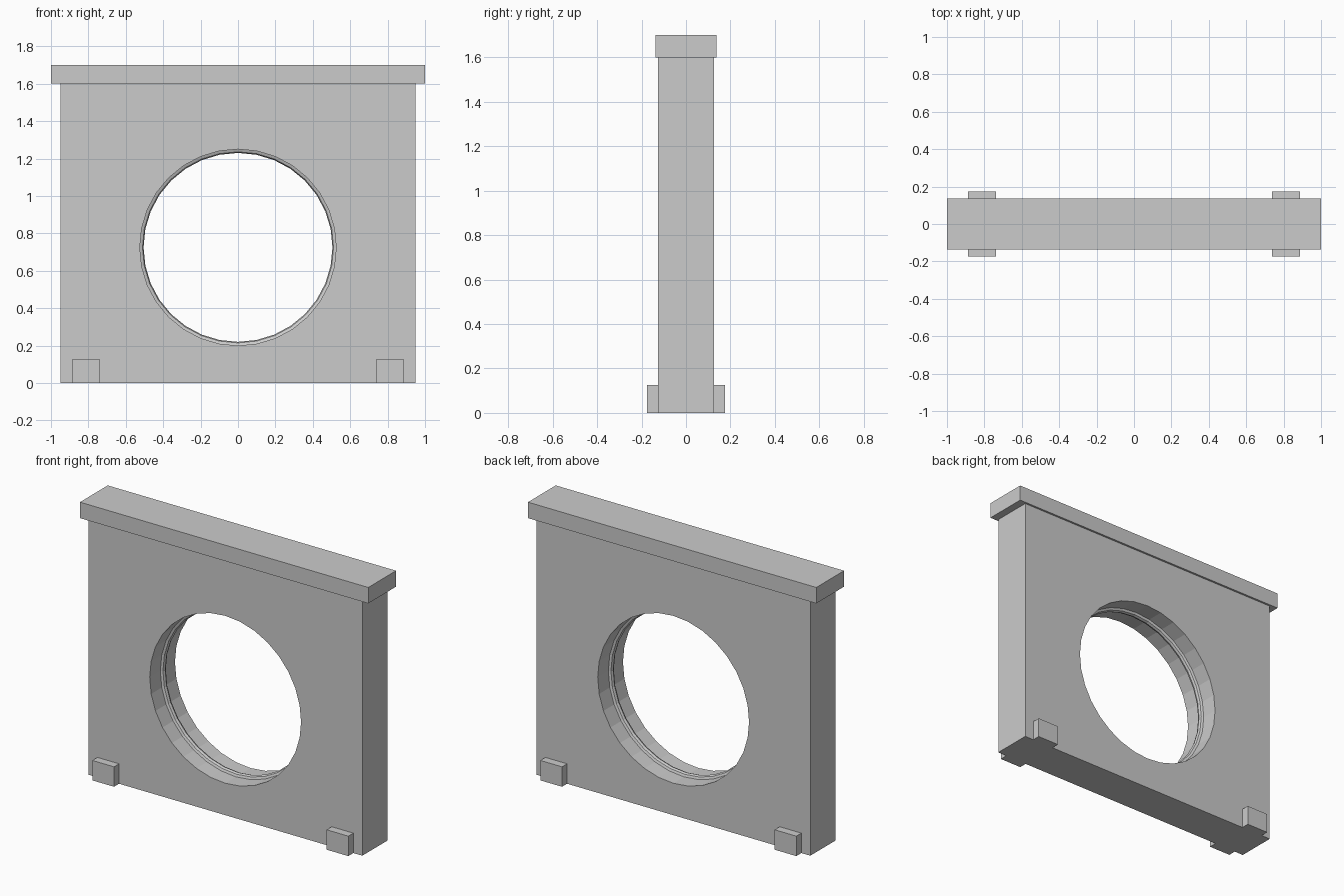
import bpy
import math

if "Cube" in bpy.data.objects:
    bpy.data.objects.remove(bpy.data.objects["Cube"])

HOLE_Z, HOLE_R = 0.725, 0.525


def box(name, x, y, z):
    """Box from (min, max) ranges."""
    lo, hi = zip(x, y, z)
    bpy.ops.mesh.primitive_cube_add(size=1, location=[(a + b) / 2 for a, b in zip(lo, hi)])
    ob = bpy.context.object
    ob.name = name
    ob.scale = [b - a for a, b in zip(lo, hi)]
    bpy.ops.object.transform_apply(location=False, rotation=False, scale=True)
    return ob


# Wall slab with round opening
wall = box("wall", (-0.95, 0.95), (-0.125, 0.125), (0, 1.6))
bpy.ops.mesh.primitive_cylinder_add(vertices=32, radius=HOLE_R, depth=1,
                                    location=(0, 0, HOLE_Z), rotation=(math.pi / 2, 0, 0))
cutter = bpy.context.object
cutter.name = "opening_cutter"
cut = wall.modifiers.new("opening", 'BOOLEAN')
cut.operation = 'DIFFERENCE'
cut.solver = 'EXACT'
cut.object = cutter
bpy.context.view_layer.objects.active = wall
bpy.ops.object.modifier_apply(modifier=cut.name)
bpy.data.objects.remove(cutter, do_unlink=True)

# Thin ring lining the middle of the opening
bpy.ops.mesh.primitive_torus_add(major_segments=32, minor_segments=8,
                                 major_radius=HOLE_R, minor_radius=0.02,
                                 location=(0, 0, HOLE_Z), rotation=(math.pi / 2, 0, 0))
bpy.context.object.name = "opening_ring"

# Cap along the top
box("top_cap", (-1, 1), (-0.1375, 0.1375), (1.6, 1.7))

# Feet, sticking out front and back
for side, cx in (("left", -0.8125), ("right", 0.8125)):
    box(f"{side}_foot", (cx - 0.075, cx + 0.075), (-0.175, 0.175), (0, 0.125))
